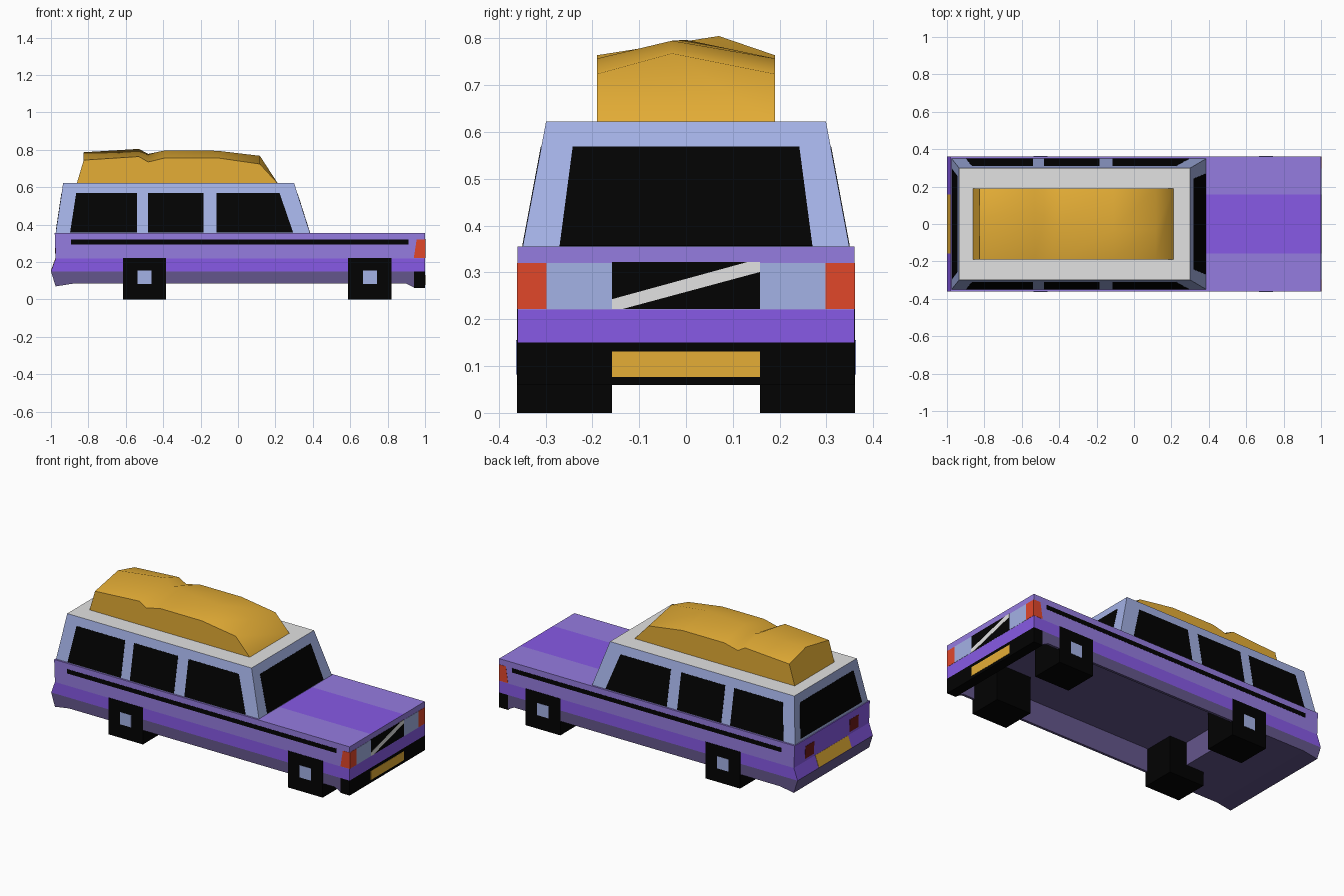
import bpy, bmesh
from mathutils import Vector

if "Cube" in bpy.data.objects:
    bpy.data.objects.remove(bpy.data.objects["Cube"])


def mat(name, r, g, b):
    def lin(c):
        c /= 255
        return c / 12.92 if c <= 0.04045 else ((c + 0.055) / 1.055) ** 2.4
    m = bpy.data.materials.new(name)
    m.diffuse_color = (lin(r), lin(g), lin(b), 1)
    m.use_nodes = True
    m.node_tree.nodes["Principled BSDF"].inputs["Base Color"].default_value = m.diffuse_color
    return m


LIGHT = mat("light purple", 149, 124, 224)
DEEP = mat("deep purple", 135, 90, 230)
SKIRT = mat("grey purple", 100, 86, 140)
BLUE = mat("pale blue", 164, 178, 230)
RED = mat("red", 225, 71, 42)
DARK_RED = mat("dark red", 110, 26, 24)
BLACK = mat("black", 2, 2, 2)
GREY = mat("light grey", 226, 226, 226)
GOLD = mat("gold", 229, 174, 54)


def finish(name, bm, mats):
    bmesh.ops.recalc_face_normals(bm, faces=bm.faces[:])
    me = bpy.data.meshes.new(name)
    bm.to_mesh(me)
    bm.free()
    for m in mats:
        me.materials.append(m)
    ob = bpy.data.objects.new(name, me)
    bpy.context.collection.objects.link(ob)
    return ob


def loft(sections):
    """Closed solid through matching rings of points."""
    bm = bmesh.new()
    rings = [[bm.verts.new(p) for p in s] for s in sections]
    for a, b in zip(rings, rings[1:]):
        n = len(a)
        for i in range(n):
            j = (i + 1) % n
            bm.faces.new((a[i], a[j], b[j], b[i]))
    bm.faces.new(rings[0])
    bm.faces.new(rings[-1])
    bmesh.ops.recalc_face_normals(bm, faces=bm.faces[:])
    return bm


def prism(profile, y0, y1):
    return loft([[(x, y, z) for x, z in profile] for y in (y0, y1)])


def box_bm(x0, x1, y0, y1, z0, z1):
    return prism([(x0, z0), (x1, z0), (x1, z1), (x0, z1)], y0, y1)


def box(name, x0, x1, y0, y1, z0, z1, m):
    return finish(name, box_bm(x0, x1, y0, y1, z0, z1), [m])


def plate(name, pts, m, t=0.0012):
    """Thin plate straddling a surface."""
    p = [Vector(q) for q in pts]
    n = (p[1] - p[0]).cross(p[2] - p[0]).normalized() * t
    return finish(name, loft([[q - n for q in p], [q + n for q in p]]), [m])


W, IN = 0.36, 0.345

# main body, banded by height, with a bonnet stripe
bm = prism([(-0.98, 0.355), (-0.975, 0.22), (-1, 0.15), (1, 0.15), (1, 0.355)], -W, W)
for co, no in (((0, 0, 0.22), (0, 0, 1)), ((0, 0.157, 0), (0, 1, 0)), ((0, -0.157, 0), (0, 1, 0))):
    bmesh.ops.bisect_plane(bm, geom=bm.verts[:] + bm.edges[:] + bm.faces[:], plane_co=co, plane_no=no)
for f in bm.faces:
    c = f.calc_center_median()
    if f.normal.z < -0.9:
        f.material_index = 2
    elif c.z < 0.22 or f.normal.x < -0.9 or (f.normal.z > 0.9 and abs(c.y) < 0.15):
        f.material_index = 1
body = finish("body", bm, [LIGHT, DEEP, SKIRT])

# hollow underside
bm = box_bm(-0.5, 0.94, -IN, IN, 0.05, 0.225)
for f in bm.faces:
    f.material_index = 2
cutter = finish("underside_cutter", bm, [LIGHT, DEEP, SKIRT])
cutter.hide_render = True
cutter.hide_viewport = True
cutter.display_type = 'WIRE'
cut = body.modifiers.new("underside", 'BOOLEAN')
cut.operation = 'DIFFERENCE'
cut.object = cutter
cut.solver = 'EXACT'

# lower tail, side skirts and front bumper
finish("tail_skirt", prism([(-1, 0.15), (-0.975, 0.07), (-0.88, 0.085), (-0.5, 0.085), (-0.5, 0.15)], -W, W), [SKIRT])
box("front_bumper", 0.94, 1, -W, W, 0.06, 0.15, BLACK)
for s, side in ((-1, "right"), (1, "left")):
    finish(side + "_skirt", prism([(-0.5, 0.085), (0.9, 0.085), (0.94, 0.065), (0.94, 0.15), (-0.5, 0.15)],
                                  s * IN, s * W), [SKIRT])
    # square wheels and hubs
    wy = s * 0.3615
    for x, end in ((-0.5, "rear"), (0.705, "front")):
        box(f"{end}_{side}_wheel", x - 0.116, x + 0.116, s * 0.158, wy, 0, 0.222, BLACK)
        h = 0.038
        plate(f"{end}_{side}_hub", [(x - h, wy, 0.082), (x + h, wy, 0.082),
                                    (x + h, wy, 0.156), (x - h, wy, 0.156)], BLUE)
    # side stripe and wrapped indicator lamp
    plate(side + "_stripe", [(-0.893, s * W, 0.294), (0.912, s * W, 0.294),
                             (0.912, s * W, 0.32), (-0.893, s * W, 0.32)], BLACK)
    plate(side + "_side_lamp", [(0.94, s * W, 0.222), (1, s * W, 0.222), (1, s * W, 0.32), (0.955, s * W, 0.32)], RED)


# details on the front and back
def across(name, x, y0, y1, z0, z1, m, x_top=None):
    xt = x if x_top is None else x_top
    plate(name, [(x, y0, z0), (x, y1, z0), (xt, y1, z1), (xt, y0, z1)], m)


across("grille", 1, -0.158, 0.158, 0.222, 0.322, BLACK)
plate("grille_bar", [(1.001, -0.158, 0.222), (1.001, -0.135, 0.222), (1.001, 0.158, 0.301),
                     (1.001, 0.158, 0.322), (1.001, 0.13, 0.322), (1.001, -0.158, 0.243)], GREY)
across("front_number_plate", 1, -0.158, 0.158, 0.077, 0.131, GOLD)
for s, side in ((-1, "right"), (1, "left")):
    across(side + "_headlamp", 1, s * 0.158, s * 0.298, 0.222, 0.32, BLUE)
    across(side + "_indicator", 1, s * 0.298, s * W, 0.222, 0.32, RED)
    across(side + "_tail_lamp", -0.9755, s * 0.17, s * 0.255, 0.235, 0.312, DARK_RED, -0.9784)
across("rear_number_plate", -1, -0.157, 0.157, 0.152, 0.22, GOLD, -0.9755)

# cabin with grey roof
Z0, Z1 = 0.355, 0.622


def lerp(a, b, z):
    return a + (b - a) * (z - Z0) / (Z1 - Z0)


bm = loft([[(a, -w, z), (b, -w, z), (b, w, z), (a, w, z)]
           for a, b, w, z in ((-0.975, 0.385, 0.349, Z0), (-0.935, 0.3, 0.299, Z1))])
for f in bm.faces:
    f.material_index = int(f.normal.z > 0.9)
finish("cabin", bm, [BLUE, GREY])

# windows
B, T = 0.357, 0.569
panes = {"rear": (-0.898, -0.54, -0.54, -0.865), "middle": (-0.48, -0.185, -0.185, -0.48),
         "front": (-0.115, 0.295, 0.222, -0.115)}
for s, side in ((-1, "right"), (1, "left")):
    for name, xs in panes.items():
        plate(f"{name}_{side}_window",
              [(x, s * lerp(0.349, 0.299, z), z) for x, z in zip(xs, (B, B, T, T))], BLACK)
plate("windscreen", [(lerp(0.385, 0.3, z), y, z) for y, z in ((-0.27, B), (0.27, B), (0.242, T), (-0.242, T))], BLACK)
plate("rear_window", [(lerp(-0.975, -0.935, z), y, z)
                      for y, z in ((-0.295, 0.37), (0.295, 0.37), (0.255, T), (-0.255, T))], BLACK)

# covered roof load: x at base, x at top, edge height, ridge height, ridge y
load = [(-0.862, -0.825, 0.745, 0.787, 0.03), (-0.53, -0.53, 0.764, 0.805, 0.07),
        (-0.48, -0.48, 0.735, 0.778, 0.04), (-0.39, -0.39, 0.757, 0.797, 0.0),
        (-0.11, -0.11, 0.757, 0.795, -0.03), (0.213, 0.117, 0.724, 0.768, -0.03)]
bm = loft([[(xb, -0.19, 0.62), (xt, -0.19, e), (xt, ry, r), (xt, 0.19, e), (xb, 0.19, 0.62)]
           for xb, xt, e, r, ry in load])
ob = finish("roof_load", bm, [GOLD])
bpy.context.view_layer.objects.active = ob
ob.select_set(True)
bpy.ops.object.shade_smooth_by_angle(angle=0.85)
